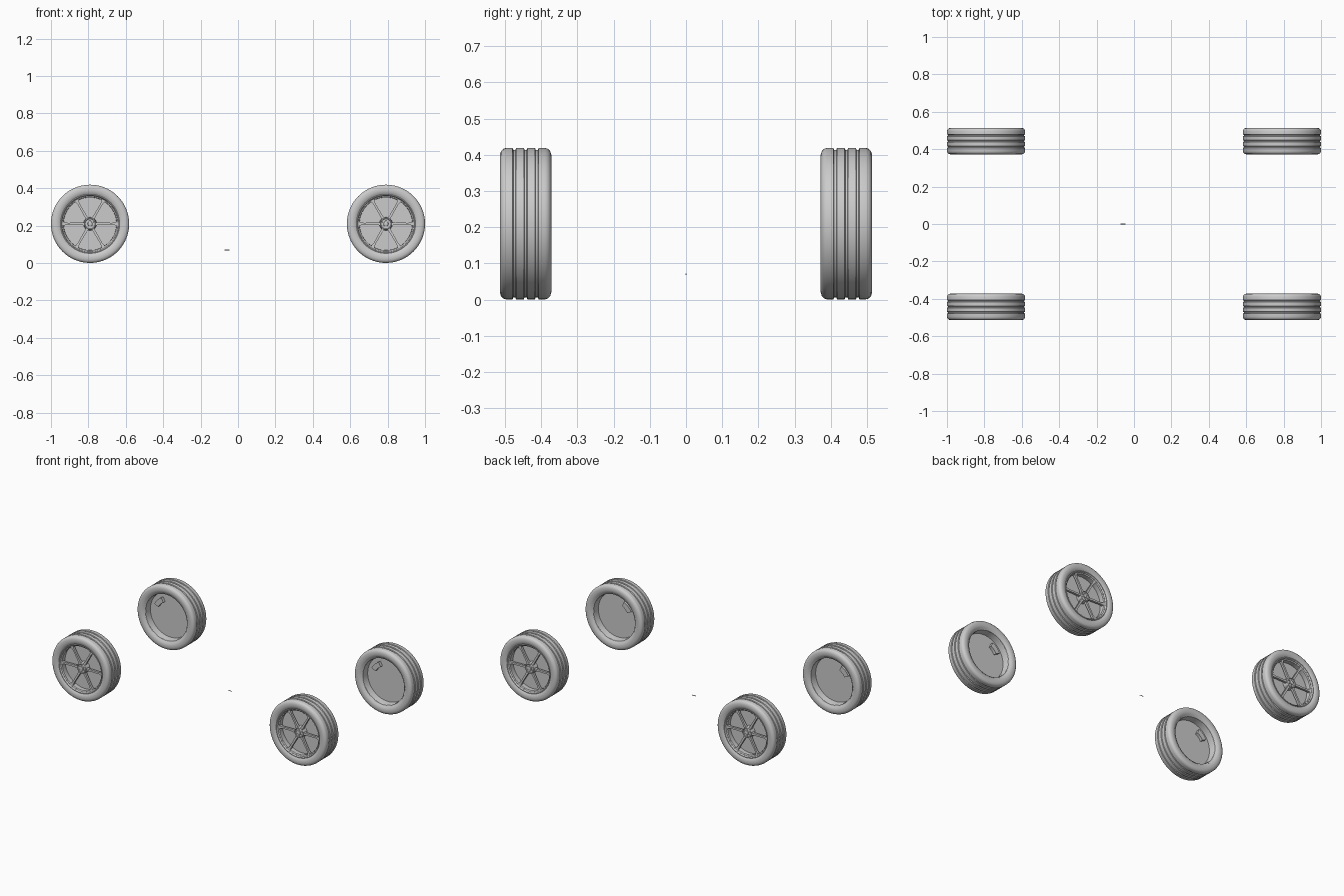
import bpy, bmesh
from math import sin, cos, pi, radians

if "Cube" in bpy.data.objects:
    bpy.data.objects.remove(bpy.data.objects["Cube"])

CX, CY, CZ = 0.791, 0.443, 0.21     # wheel centre offsets
SEG = 96


def finish(name, bm, wheel, angle=35):
    """Place geometry made in (x, depth outwards, z) at one wheel corner."""
    sx, sy = wheel
    for v in bm.verts:
        v.co = (sx * CX + v.co.x, sy * (CY + v.co.y), CZ + v.co.z)
    bmesh.ops.recalc_face_normals(bm, faces=bm.faces)
    me = bpy.data.meshes.new(name)
    bm.to_mesh(me)
    bm.free()
    ob = bpy.data.objects.new(name, me)
    bpy.context.collection.objects.link(ob)
    bpy.ops.object.select_all(action='DESELECT')
    ob.select_set(True)
    bpy.context.view_layer.objects.active = ob
    bpy.ops.object.shade_smooth_by_angle(angle=radians(angle))
    return ob


def lathe(bm, profile, seg=SEG, centre=(0, 0)):
    """Spin a closed (depth, radius) profile around the axle."""
    rings = []
    for i in range(seg):
        a = 2 * pi * i / seg
        rings.append([bm.verts.new((centre[0] + r * cos(a), d, centre[1] + r * sin(a)))
                      for d, r in profile])
    n = len(profile)
    for i in range(seg):
        p, q = rings[i], rings[(i + 1) % seg]
        for j in range(n):
            k = (j + 1) % n
            bm.faces.new((p[j], p[k], q[k], q[j]))
    bmesh.ops.remove_doubles(bm, verts=bm.verts, dist=1e-6)


def prism(bm, outline, d0, d1):
    """Extrude an x-z outline along the axle; d1 may be one depth per point."""
    tops = d1 if isinstance(d1, list) else [d1] * len(outline)
    lows = d0 if isinstance(d0, list) else [d0] * len(outline)
    a = [bm.verts.new((x, d, z)) for (x, z), d in zip(outline, lows)]
    b = [bm.verts.new((x, d, z)) for (x, z), d in zip(outline, tops)]
    bm.faces.new(a)
    bm.faces.new(b[::-1])
    for i in range(len(a)):
        j = (i + 1) % len(a)
        bm.faces.new((a[i], a[j], b[j], b[i]))


def tyre_profile():
    # outer half sidewall, then tread with three grooves, then mirrored side
    side = [(0.058, 0.150), (0.062, 0.157), (0.068, 0.165), (0.071, 0.177),
            (0.071, 0.190), (0.068, 0.200), (0.062, 0.2065), (0.054, 0.209)]
    tread = []
    for g in (0.031, 0.0, -0.031):
        tread += [(g + 0.005, 0.209), (g + 0.003, 0.204), (g - 0.003, 0.204), (g - 0.005, 0.209)]
    return side + tread + [(-d, r) for d, r in reversed(side)]


def build_wheel(wheel):
    # tyre
    bm = bmesh.new()
    lathe(bm, tyre_profile())
    finish("tyre", bm, wheel)

    # rim barrel with lips
    bm = bmesh.new()
    lathe(bm, [(0.058, 0.158), (0.065, 0.158), (0.066, 0.154), (0.062, 0.151), (0.056, 0.149),
               (0.052, 0.142), (0.040, 0.141), (0.015, 0.146), (-0.045, 0.147),
               (-0.060, 0.151), (-0.063, 0.157), (-0.057, 0.158), (-0.045, 0.152), (0.04, 0.152)])
    finish("rim", bm, wheel)

    # small studs round the rim lip
    bm = bmesh.new()
    for i in range(36):
        a = 2 * pi * (i + 0.5) / 36
        lathe(bm, [(0.050, 0), (0.0605, 0.0025), (0.061, 0.0)], 6,
              (0.1475 * cos(a), 0.1475 * sin(a)))
    finish("rim_studs", bm, wheel)

    # six slim spokes flaring at both ends
    bm = bmesh.new()
    half = [(0.022, 0.010), (0.045, 0.0065), (0.120, 0.0055), (0.146, 0.010)]
    outline = half + [(x, -z) for x, z in reversed(half)]
    top = [0.052, 0.049, 0.050, 0.054]
    low = [0.030, 0.034, 0.036, 0.036]
    for i in range(6):
        a = i * pi / 3
        pts = [(x * cos(a) - z * sin(a), x * sin(a) + z * cos(a)) for x, z in outline]
        prism(bm, pts, low + low[::-1], top + top[::-1])
    finish("spokes", bm, wheel)

    # hub with recessed centre cap and bolts
    bm = bmesh.new()
    lathe(bm, [(0.0, 0), (0.0, 0.036), (0.045, 0.034), (0.054, 0.032), (0.056, 0.029),
               (0.053, 0.026), (0.053, 0.013), (0.058, 0.012), (0.059, 0.010), (0.059, 0)], 48)
    finish("hub", bm, wheel)
    bm = bmesh.new()
    for i in range(6):
        a = 2 * pi * (i + 0.5) / 6
        lathe(bm, [(0.050, 0), (0.050, 0.004), (0.057, 0.0035), (0.057, 0)], 6,
              (0.0195 * cos(a), 0.0195 * sin(a)))
    finish("wheel_bolts", bm, wheel)

    # brake disc filling the barrel
    bm = bmesh.new()
    lathe(bm, [(-0.015, 0), (-0.015, 0.1465), (0.018, 0.1465), (0.018, 0)])
    finish("brake_disc", bm, wheel)

    # curved caliper on the inner disc face, towards -x and up
    bm = bmesh.new()
    angles = [radians(135 + t) for t in (-18, -9, 0, 9, 18)]
    pts = [(0.118 * cos(a), 0.118 * sin(a)) for a in angles]
    pts += [(0.086 * cos(a), 0.086 * sin(a)) for a in reversed(angles)]
    prism(bm, pts, -0.034, -0.012)
    finish("brake_caliper", bm, wheel)


for sx in (-1, 1):
    for sy in (-1, 1):
        build_wheel((sx, sy))

# tiny loose pin between the wheels
bpy.ops.mesh.primitive_cylinder_add(vertices=12, radius=0.002, depth=0.026,
                                    location=(-0.058, 0, 0.070), rotation=(0, pi / 2, 0))
bpy.context.object.name = "small_pin"
bpy.ops.object.shade_smooth_by_angle(angle=radians(35))
